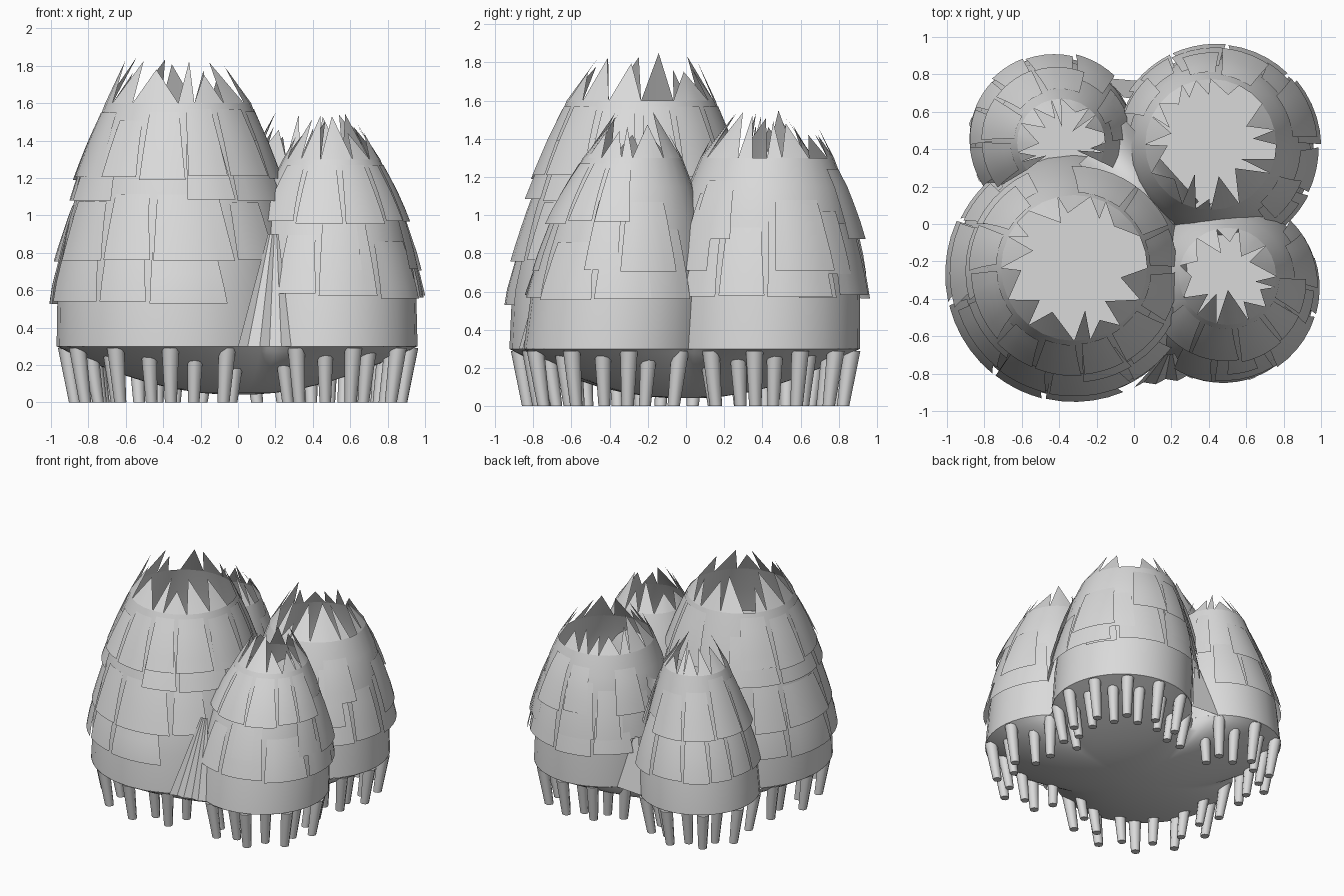
import bpy, bmesh, math, random
from mathutils import Vector

random.seed(7)
cube = bpy.data.objects.get("Cube")
if cube:
    bpy.data.objects.remove(cube)

grey = bpy.data.materials.new("pale_grey")
grey.use_nodes = True
grey.diffuse_color = (0.7, 0.7, 0.7, 1)
grey.node_tree.nodes["Principled BSDF"].inputs["Base Color"].default_value = (0.7, 0.7, 0.7, 1)

RIM = 0.3     # height where the skins meet the underside
SEGS = 28
STEP = 2 * math.pi / SEGS


class Bulb:
    """A leaning, tapering skin: base and mouth centres plus a radius profile."""
    def __init__(self, name, base, mouth, profile, layers, floor, flare, roots):
        self.name, self.base, self.mouth = name, Vector(base), Vector(mouth)
        self.profile, self.layers, self.floor, self.flare = profile, layers, floor, flare
        self.root_count, self.root_turn = roots
        self.top, self.r = profile[-1][0], profile[0][1]

    def centre(self, z):
        return self.base.lerp(self.mouth, (z - RIM) / (self.top - RIM))

    def radius(self, z):
        for (z0, r0), (z1, r1) in zip(self.profile, self.profile[1:]):
            if z <= z1:
                return r0 + (r1 - r0) * (z - z0) / (z1 - z0)
        return self.profile[-1][1]

    def point(self, ang, z, out=0.0):
        c, r = self.centre(z), self.radius(z) + out
        return Vector((c.x + r * math.cos(ang), c.y + r * math.sin(ang), z))


def finish(name, bm, angle=40):
    me = bpy.data.meshes.new(name)
    bm.to_mesh(me)
    bm.free()
    me.materials.append(grey)
    for p in me.polygons:
        p.use_smooth = True
    me.set_sharp_from_angle(angle=math.radians(angle))
    ob = bpy.data.objects.new(name, me)
    bpy.context.scene.collection.objects.link(ob)


def patch(bm, rows, closed=False):
    """Skin a grid of points with quads."""
    vs = [[bm.verts.new(p) for p in row] for row in rows]
    n = len(vs[0])
    for a, b in zip(vs, vs[1:]):
        for i in range(n if closed else n - 1):
            j = (i + 1) % n
            bm.faces.new((a[i], a[j], b[j], b[i]))
    return vs


def circle_angles(n):
    return [2 * math.pi * i / n for i in range(n)]


bulbs = [
    Bulb("large_front", (-.32, -.275), (-.32, -.235),
         [(.3, .65), (.6, .645), (.8, .615), (1.0, .575), (1.22, .52), (1.4, .465), (1.6, .39)],
         [1.2, 1.08, .75, .54], 1.2, .032, (12, -4)),
    Bulb("wide_back", (.45, .4), (.41, .425),
         [(.3, .51), (.6, .505), (.8, .485), (1.0, .45), (1.15, .41), (1.3, .35)],
         [.88, .7, .58], .75, .042, (12, -5)),
    Bulb("small_front", (.475, -.365), (.5, -.28),
         [(.3, .485), (.6, .47), (.8, .435), (1.0, .385), (1.15, .33), (1.3, .26)],
         [.96, .72, .57], .85, .032, (9, 8.5)),
    Bulb("small_back", (-.44, .455), (-.39, .435),
         [(.3, .44), (.6, .425), (.8, .385), (1.0, .33), (1.15, .285), (1.3, .235)],
         [.86, .56], .7, .032, (9, 8.5)),
]
large, small_back = bulbs[0], bulbs[-1]


def buried(p, owner, slack=1.0):
    """True where a point falls inside a neighbouring bulb."""
    z = max(p.z, RIM)
    return any(b is not owner and z < b.top and
               (p.xy - b.centre(z)).length < b.radius(z) * slack for b in bulbs)


def trim(bm, b):
    """Open the small back bulb where it runs into the large one."""
    if b is small_back:
        hidden = [f for f in bm.faces
                  if (f.calc_center_median().xy - large.base).length < large.r - .03]
        bmesh.ops.delete(bm, geom=hidden, context='FACES')


for b in bulbs:
    # Open skin
    bm = bmesh.new()
    patch(bm, [[b.point(a, z) for a in circle_angles(SEGS)] for z, r in b.profile], True)
    trim(bm, b)
    finish(b.name + "_skin", bm)

    # Floor inside the hollow
    bm = bmesh.new()
    bm.faces.new([bm.verts.new(b.point(a, b.floor, -.01)) for a in circle_angles(SEGS)])
    finish(b.name + "_inner_floor", bm)

    # Torn spikes around the mouth, leaning inward
    bm = bmesh.new()
    i = 0
    while i < SEGS:
        n = min(random.choice((1, 2, 2, 3)), SEGS - i)
        if random.random() < .92:
            tall = random.uniform(.14, .3) if b.top > 1.5 else random.uniform(.1, .25)
            tip = bm.verts.new(b.point((i + n / 2 + random.uniform(-.8, .8)) * STEP, b.top + tall,
                                       -tall * random.uniform(.45, .75)))
            foot = [bm.verts.new(b.point((i + k) * STEP, b.top)) for k in range(n + 1)]
            for p, q in zip(foot, foot[1:]):
                bm.faces.new((p, q, tip))
        i += n
    trim(bm, b)
    finish(b.name + "_torn_spikes", bm, 20)

    # Overlapping flakes that flare at their lower edge
    bm = bmesh.new()
    for low in b.layers:
        ang = random.uniform(0, .5)
        stop = ang + 2 * math.pi
        while ang < stop - .3:
            span = random.uniform(.35, .7)
            bottom = low + random.uniform(-.015, .015)
            high = min(bottom + random.uniform(.3, .42), b.top - .03)
            flare = b.flare * random.uniform(.6, 1.3)
            if (not buried(b.point(ang + span / 2, bottom), b, 1.03)
                    and random.random() < .75):
                rows = []
                for k in range(5):
                    t = k / 4
                    wide = span * (1 - .12 * t)
                    rows.append([b.point(ang + wide * j / 5, bottom + (high - bottom) * t,
                                         .004 + flare * (1 - t)) for j in range(6)])
                patch(bm, rows)
            ang += span + .03
    trim(bm, b)
    finish(b.name + "_flakes", bm)

    # Tapered roots in two staggered rings
    bm = bmesh.new()
    for ring, (reach, thick) in enumerate([(.92, .046), (.74, .044)]):
        for i in range(b.root_count):
            a = math.radians(b.root_turn) + 2 * math.pi * (i + ring / 2) / b.root_count
            d = Vector((math.cos(a), math.sin(a)))
            head = (b.base + d * b.r * reach).to_3d()
            if buried(head, b) or head.length < .55:
                continue
            foot = b.base + d * (b.r * reach - .045)
            rows = []
            for c, z, r in ((head, RIM - .01, thick), (foot, 0, thick * .7)):
                rows.append([(c.x + r * math.cos(t), c.y + r * math.sin(t), z)
                             for t in circle_angles(8)])
            for loop in patch(bm, rows, True):
                bm.faces.new(loop)
    bmesh.ops.recalc_face_normals(bm, faces=bm.faces[:])
    finish(b.name + "_roots", bm, 50)


# Bowl-shaped underside following the joined outline, rounder toward the middle
def outline(d):
    far = 0
    for b in bulbs:
        along = b.base.dot(d)
        gap = b.r ** 2 - (b.base.length_squared - along ** 2)
        if gap > 0:
            far = max(far, along + math.sqrt(gap))
    return far


bm = bmesh.new()
rays = [Vector((math.cos(a), math.sin(a))) for a in circle_angles(120)]
reaches = [outline(d) for d in rays]
mean = sum(reaches) / len(reaches)
rows = []
for t in (1, .95, .9, .8, .65, .5, .35, .2, .08):
    ring = [d * t * (mean + (far - mean) * t * t) for d, far in zip(rays, reaches)]
    rows.append([(p.x, p.y, RIM - .26 * (1 - t ** 2)) for p in ring])
rings = patch(bm, rows, True)
bm.faces.new(rings[-1])
bmesh.ops.recalc_face_normals(bm, faces=bm.faces[:])
finish("underside_bowl", bm, 60)

# Saddle of skin joining the two widest bulbs
bm = bmesh.new()
across, along = Vector((.74, .67)), Vector((-.67, .74))
rows = []
for i in range(13):
    v = -.18 + .58 * i / 12
    row = []
    for j in range(9):
        u = -.17 + .34 * j / 8
        p = Vector((.1, .14)) + across * u + along * v
        row.append((p.x, p.y, 1.06 + 5 * u * u - 1.6 * (v - .1) ** 2))
    rows.append(row)
patch(bm, rows)
finish("joining_saddle", bm)


# Folded webs closing the outer clefts
def web(name, left, right, peak, folds, depth):
    bm = bmesh.new()
    left, right, peak = Vector(left), Vector(right), Vector(peak)
    inward = Vector((-peak.x, -peak.y, 0)).normalized()
    low, high = [], []
    for i in range(folds + 1):
        p = left.lerp(right, i / folds) + inward * (depth * (i % 2))
        low.append(p)
        high.append(p.lerp(peak, .8))
    patch(bm, [low, high])
    finish(name, bm, 15)


web("front_web", (0, -.875, RIM), (.29, -.83, RIM), (.2, -.66, 1.05), 5, .02)
web("back_web", (-.15, .78, RIM), (.08, .76, RIM), (-.03, .65, .8), 2, 0)
